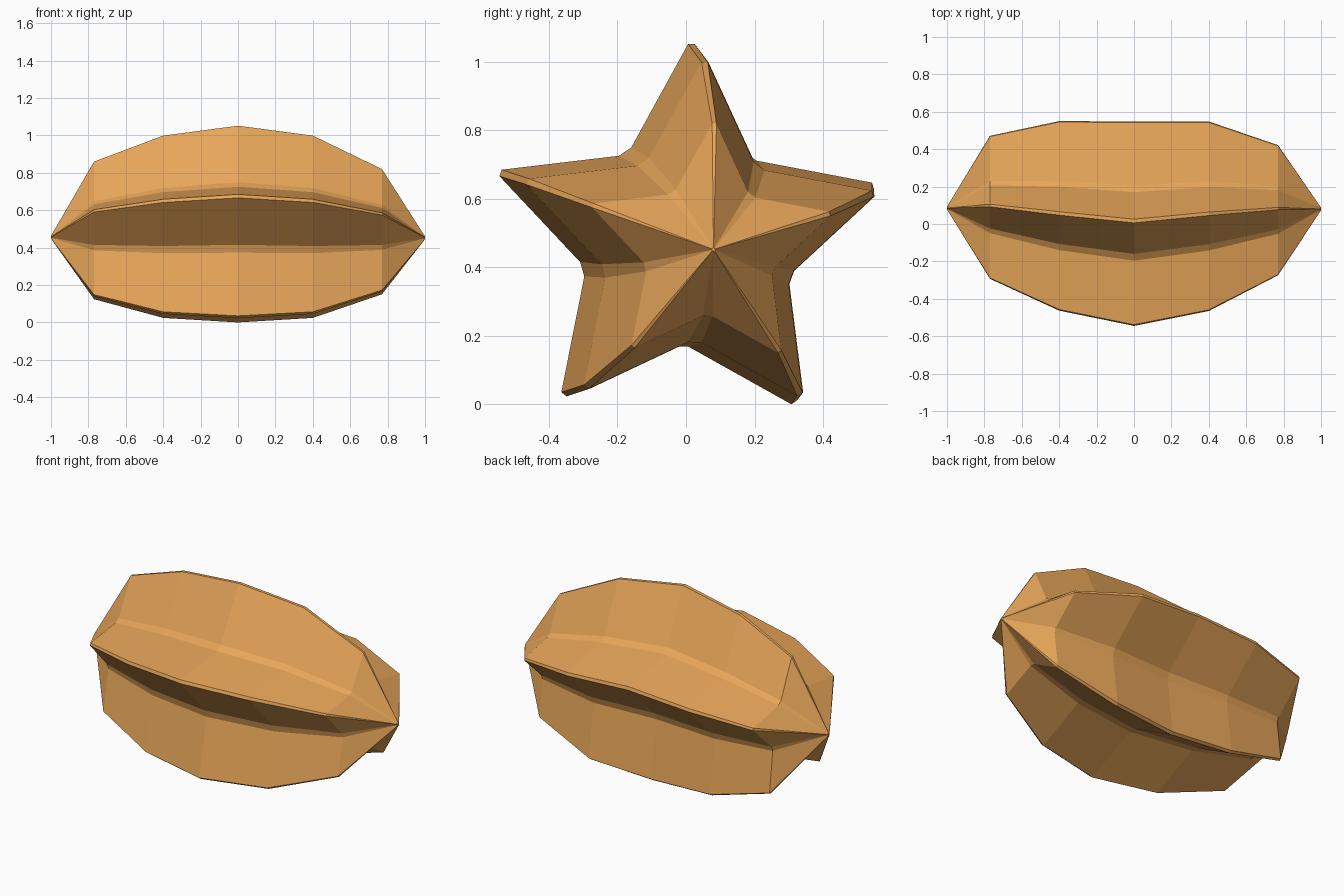
import bpy, bmesh
from math import sin, cos, radians

if "Cube" in bpy.data.objects:
    bpy.data.objects.remove(bpy.data.objects["Cube"])

# Stations along the fruit: x, centre y, centre z, tip radius
stations = [
    (-1.00, 0.085, 0.455, 0.008),
    (-0.77, 0.085, 0.460, 0.400),
    (-0.40, 0.038, 0.469, 0.530),
    (0.00, -0.004, 0.480, 0.572),
    (0.40, 0.036, 0.469, 0.530),
    (0.77, 0.070, 0.456, 0.364),
    (1.00, 0.080, 0.452, 0.008),
]
VALLEY = 0.545  # valley radius relative to the tip radius


def star_ring(bm, x, cy, cz, r):
    """Five-ribbed section with narrow flat tips and flat valleys."""
    ring = []
    for k in range(5):
        tip = 88 + 72 * k
        for angle, f in ((tip - 1, 1), (tip + 1, 1),
                         (tip + 32, VALLEY), (tip + 40, VALLEY)):
            a = radians(angle)
            ring.append(bm.verts.new((x, cy + r * f * cos(a), cz + r * f * sin(a))))
    return ring


# Star-shaped fruit body, lofted through the sections
bm = bmesh.new()
rings = [star_ring(bm, *s) for s in stations]
for a, b in zip(rings, rings[1:]):
    for i in range(len(a)):
        j = (i + 1) % len(a)
        bm.faces.new((a[i], a[j], b[j], b[i]))
bm.faces.new(rings[0])
bm.faces.new(rings[-1])
bmesh.ops.recalc_face_normals(bm, faces=bm.faces)

mesh = bpy.data.meshes.new("star_fruit")
bm.to_mesh(mesh)
bm.free()
fruit = bpy.data.objects.new("star_fruit", mesh)
bpy.context.collection.objects.link(fruit)

# Orange skin
skin = bpy.data.materials.new("orange_skin")
skin.diffuse_color = (0.80, 0.38, 0.10, 1)
skin.use_nodes = True
skin.node_tree.nodes["Principled BSDF"].inputs["Base Color"].default_value = skin.diffuse_color
mesh.materials.append(skin)
